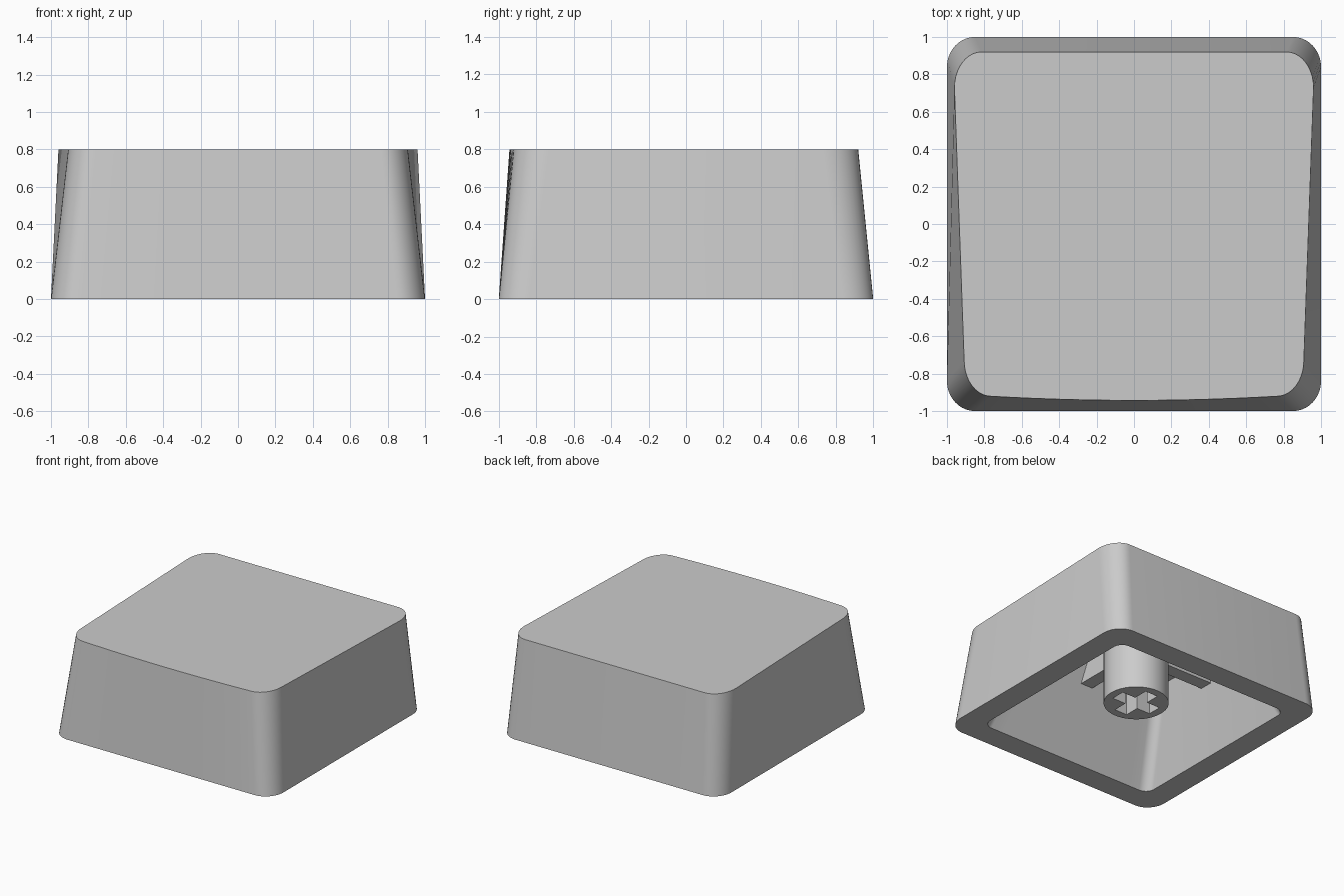
import bpy, bmesh, math

cube = bpy.data.objects.get("Cube")
if cube:
    bpy.data.objects.remove(cube, do_unlink=True)

grey = bpy.data.materials.new("grey_plastic")
grey.use_nodes = True
colour = (0.6, 0.6, 0.6, 1)
grey.diffuse_color = colour
grey.node_tree.nodes["Principled BSDF"].inputs["Base Color"].default_value = colour


def make_object(name, bm):
    bmesh.ops.recalc_face_normals(bm, faces=bm.faces)
    mesh = bpy.data.meshes.new(name)
    bm.to_mesh(mesh)
    bm.free()
    mesh.materials.append(grey)
    obj = bpy.data.objects.new(name, mesh)
    bpy.context.collection.objects.link(obj)
    return obj


def smooth(obj):
    bpy.ops.object.select_all(action="DESELECT")
    obj.select_set(True)
    bpy.context.view_layer.objects.active = obj
    bpy.ops.object.shade_smooth_by_angle(angle=math.radians(35))


def outline(front, back, y_front, y_back, rx, ry, bulge=0, steps=10, span=14):
    """Rounded trapezoid with an optionally bowed front edge."""
    corners = ((front - rx, y_front + ry, -90), (back - rx, y_back - ry, 0),
               (rx - back, y_back - ry, 90), (rx - front, y_front + ry, 180))
    pts = []
    for cx, cy, start in corners:
        for i in range(steps + 1):
            a = math.radians(start + 90 * i / steps)
            pts.append((cx + rx * math.cos(a), cy + ry * math.sin(a)))
    for i in range(1, span):
        t = 2 * i / span - 1
        pts.append((t * (front - rx), y_front - bulge * (1 - t * t)))
    return pts


def box(name, size, centre):
    bm = bmesh.new()
    bmesh.ops.create_cube(bm, size=1)
    bmesh.ops.scale(bm, vec=size, verts=bm.verts)
    bmesh.ops.translate(bm, vec=centre, verts=bm.verts)
    return make_object(name, bm)


# Hollow shell: top face, outer walls, rim, inner walls, ceiling
CEILING = 0.72
layers = (
    (outline(0.908, 0.96, -0.921, 0.92, 0.145, 0.19, 0.022), 0.8),
    (outline(1, 1, -1, 1, 0.15, 0.16), 0),
    (outline(0.805, 0.805, -0.805, 0.805, 0.08, 0.08), 0),
    (outline(0.643, 0.643, -0.46, 0.475, 0.08, 0.08), CEILING),
)
bm = bmesh.new()
rings = [[bm.verts.new((x, y, z)) for x, y in pts] for pts, z in layers]
for a, b in zip(rings, rings[1:]):
    for i in range(len(a)):
        j = (i + 1) % len(a)
        bm.faces.new((a[i], a[j], b[j], b[i]))
bm.faces.new(rings[0])
bm.faces.new(rings[-1])
smooth(make_object("cap_shell", bm))

# Stem with a cross-shaped socket
STEM_Y, STEM_BOTTOM, STEM_TOP = 0.025, 0.12, 0.74
bm = bmesh.new()
bmesh.ops.create_cone(bm, cap_ends=True, segments=48, radius1=0.245, radius2=0.245,
                      depth=STEM_TOP - STEM_BOTTOM)
bmesh.ops.translate(bm, vec=(0, STEM_Y, (STEM_TOP + STEM_BOTTOM) / 2), verts=bm.verts)
stem = make_object("stem", bm)
bpy.context.view_layer.objects.active = stem
for size in ((0.36, 0.115, 0.8), (0.115, 0.36, 0.8)):
    cutter = box("socket_cutter", size, (0, STEM_Y, 0.1))
    cutter.hide_render = True
    mod = stem.modifiers.new("socket", "BOOLEAN")
    mod.operation = "DIFFERENCE"
    mod.solver = "EXACT"
    mod.object = cutter
    bpy.ops.object.modifier_apply(modifier=mod.name)
    bpy.data.objects.remove(cutter, do_unlink=True)
smooth(stem)

# Support ribs crossing above the socket, with their ends sunk into the walls
RIB_BOTTOM, RIB_TOP, RIB_WIDTH = 0.525, 0.74, 0.11
rib_height, rib_z = RIB_TOP - RIB_BOTTOM, (RIB_TOP + RIB_BOTTOM) / 2
box("crosswise_rib", (1.4, RIB_WIDTH, rib_height), (0, STEM_Y, rib_z))
box("lengthwise_rib", (RIB_WIDTH, 1.15, rib_height), (0, 0, rib_z))
